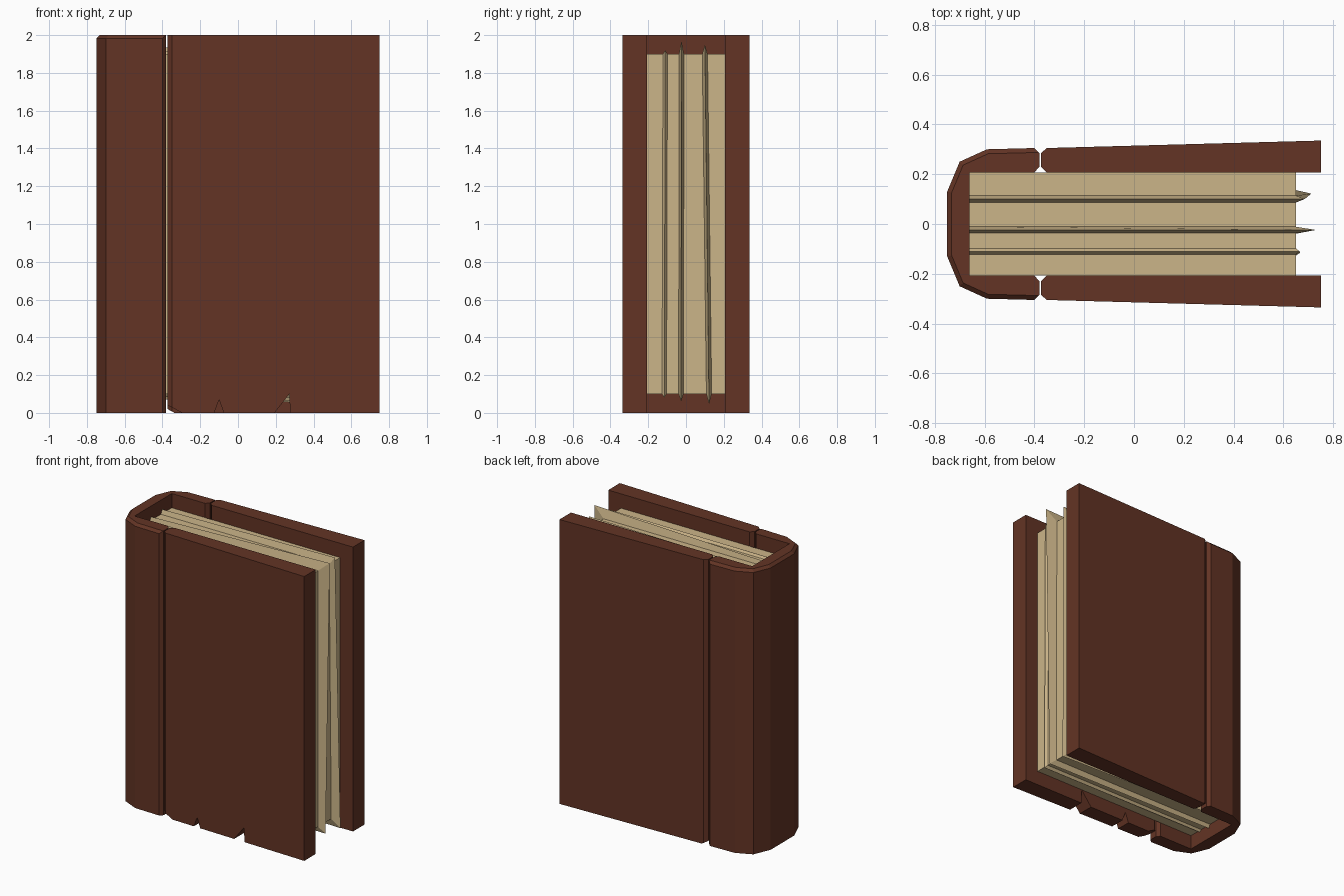
import bpy, bmesh

if "Cube" in bpy.data.objects:
    bpy.data.objects.remove(bpy.data.objects["Cube"])


def material(name, rgb):
    m = bpy.data.materials.new(name)
    m.diffuse_color = (*rgb, 1)
    m.use_nodes = True
    m.node_tree.nodes["Principled BSDF"].inputs["Base Color"].default_value = m.diffuse_color
    return m


LEATHER = material("brown leather", (0.125, 0.034, 0.018))
PAPER = material("aged paper", (0.60, 0.46, 0.25))


def finish(name, bm, mat):
    bmesh.ops.recalc_face_normals(bm, faces=bm.faces)
    me = bpy.data.meshes.new(name)
    bm.to_mesh(me)
    bm.free()
    ob = bpy.data.objects.new(name, me)
    bpy.context.collection.objects.link(ob)
    if mat:
        me.materials.append(mat)
    return ob


def loft(bm, loops):
    """Skin a list of equal-length point loops and cap both ends."""
    rings = [[bm.verts.new(p) for p in loop] for loop in loops]
    n = len(rings[0])
    for a, b in zip(rings, rings[1:]):
        for i in range(n):
            j = (i + 1) % n
            bm.faces.new((a[i], a[j], b[j], b[i]))
    bm.faces.new(rings[0][::-1])
    bm.faces.new(rings[-1])
    return rings


def upright(bm, profile, z0, z1):
    return loft(bm, [[(x, y, z) for x, y in profile] for z in (z0, z1)])


# Spine: a faceted U profile with a small bevel on the outer top rim
half = [(-0.75, 0.13), (-0.70, 0.25), (-0.59, 0.30), (-0.40, 0.305),
        (-0.38, 0.285), (-0.38, 0.23), (-0.40, 0.207), (-0.66, 0.207)]
bm = bmesh.new()
rings = upright(bm, half + [(x, -y) for x, y in reversed(half)], 0, 2)
top = rings[-1]
outer = set(top[:4] + top[-4:])
rim = [e for e in bm.edges if all(v in outer for v in e.verts)]
bmesh.ops.bevel(bm, geom=rim, offset=0.018, segments=1, affect='EDGES')
finish("spine", bm, LEATHER)


# Covers: slightly thicker toward the opening edge, worn at the bottom
def cover(name, side, chips):
    prof = [(-0.373, 0.23), (-0.373, 0.285), (-0.35, 0.305),
            (0.75, 0.335), (0.75, 0.207), (-0.35, 0.207)]
    bm = bmesh.new()
    upright(bm, [(x, side * y) for x, y in prof], 0, 2)
    ob = finish(name, bm, LEATHER)
    bm = bmesh.new()
    for tri in chips:
        loft(bm, [[(x, side * y, z) for x, z in tri] for y in (0.15, 0.45)])
    cutter = finish(name + "_chip_cutter", bm, LEATHER)
    cutter.hide_render = True
    mod = ob.modifiers.new("chips", 'BOOLEAN')
    mod.operation, mod.solver, mod.object = 'DIFFERENCE', 'EXACT', cutter
    bpy.context.view_layer.objects.active = ob
    bpy.ops.object.modifier_apply(modifier=mod.name)
    bpy.data.objects.remove(cutter)


corner = [(-0.40, 0.055), (-0.40, -0.05), (-0.20, -0.05)]
notches = [[(-0.137, -0.03), (-0.10, 0.07), (-0.065, -0.03)],
           [(0.17, -0.03), (0.272, 0.10), (0.277, -0.03)]]
cover("front_cover", -1, [corner] + notches)
cover("back_cover", 1, [[(-0.40, 0.035), (-0.40, -0.02), (-0.30, -0.02)]])

# Page block
X0, X1, Z0, Z1 = -0.66, 0.65, 0.10, 1.90
bm = bmesh.new()
upright(bm, [(X0, -0.206), (X1, -0.206), (X1, 0.206), (X0, 0.206)], Z0, Z1)
finish("page_block", bm, PAPER)


# Loose pages: thin wedges whose ridge sticks out of the block
def loose_page(name, y_bottom, y_top, w, ridge):
    base = [(X0, Z0), (X1, Z0), (X1, Z1), (X0, Z1)]
    ys = (y_bottom, y_bottom, y_top, y_top)
    bm = bmesh.new()
    loft(bm, [[(x, y - w, z) for (x, z), y in zip(base, ys)],
              [(x, y, z) for (x, z), y in zip(ridge, ys)],
              [(x, y + w, z) for (x, z), y in zip(base, ys)]])
    finish(name, bm, PAPER)


loose_page("loose_page_front", -0.115, -0.11, 0.012,
           [(X0, 0.085), (0.668, 0.08), (0.665, 1.92), (X0, 1.915)])
loose_page("loose_page_middle", -0.026, -0.024, 0.013,
           [(X0, 0.075), (0.70, 0.06), (0.73, 1.97), (X0, 1.925)])
loose_page("loose_page_back", 0.122, 0.10, 0.014,
           [(X0, 0.08), (0.712, 0.045), (0.685, 1.95), (X0, 1.93)])
